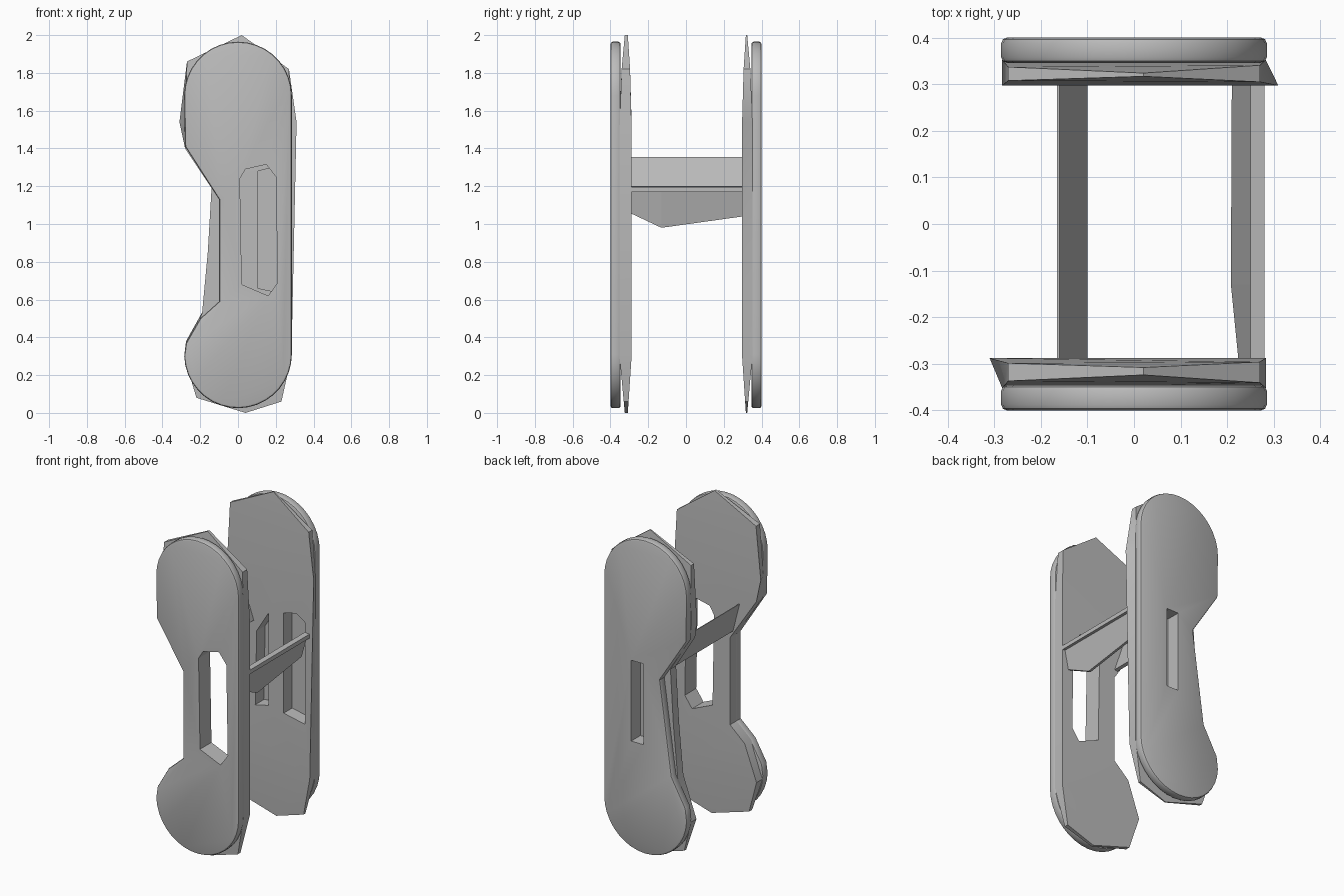
import bpy, bmesh, math

cube = bpy.data.objects.get("Cube")
if cube:
    bpy.data.objects.remove(cube, do_unlink=True)

grey = bpy.data.materials.new("plain grey")
grey.use_nodes = True
grey.diffuse_color = (0.5, 0.5, 0.5, 1)
grey.node_tree.nodes["Principled BSDF"].inputs["Base Color"].default_value = (0.5, 0.5, 0.5, 1)


def loft(name, ring_a, ring_b):
    """Closed solid between two matching rings of points."""
    bm = bmesh.new()
    a = [bm.verts.new(p) for p in ring_a]
    b = [bm.verts.new(p) for p in ring_b]
    n = len(a)
    for i in range(n):
        j = (i + 1) % n
        bm.faces.new((a[i], a[j], b[j], b[i]))
    bm.faces.new(a[::-1])
    bm.faces.new(b)
    bm.normal_update()
    bmesh.ops.recalc_face_normals(bm, faces=bm.faces)
    mesh = bpy.data.meshes.new(name)
    bm.to_mesh(mesh)
    bm.free()
    mesh.materials.append(grey)
    obj = bpy.data.objects.new(name, mesh)
    bpy.context.collection.objects.link(obj)
    return obj


def prism(name, outline, y0, y1):
    return loft(name, [(x, y0, z) for x, z in outline], [(x, y1, z) for x, z in outline])


def apply(obj, mod):
    bpy.ops.object.select_all(action='DESELECT')
    bpy.context.view_layer.objects.active = obj
    obj.select_set(True)
    bpy.ops.object.modifier_apply(modifier=mod.name)


def cut(obj, outline, y0, y1):
    cutter = prism("cutter", outline, y0, y1)
    cutter.hide_render = True
    mod = obj.modifiers.new("cut", 'BOOLEAN')
    mod.operation, mod.solver, mod.object = 'DIFFERENCE', 'EXACT', cutter
    apply(obj, mod)
    bpy.data.objects.remove(cutter, do_unlink=True)


def arc(cz, start, end, steps, r=0.285):
    angles = [math.radians(start + (end - start) * i / steps) for i in range(steps + 1)]
    return [(r * math.cos(t), cz + r * math.sin(t)) for t in angles]


def rounded_panel(name, neck, side):
    # Straight edge at +x, rounded ends, pinched neck at -x, rim eased all round
    outline = arc(1.68, 0, 180, 18) + [(-0.28, 1.41)] + neck + arc(0.31, 182, 360, 18)
    obj = prism(name, outline, side * 0.346, side * 0.4)
    mod = obj.modifiers.new("soft edge", 'BEVEL')
    mod.width, mod.segments, mod.limit_method = 0.012, 2, 'ANGLE'
    mod.angle_limit = math.radians(60)
    apply(obj, mod)
    return obj


def liner(name, outline, side, face):
    # Faceted inner plate whose ends thin out to a wedge
    def tip(z):
        return max(0, 0.3 - z, z - 1.7) / 0.3
    inner = [(x, side * (face + 0.02 * tip(z)), z) for x, z in outline]
    outer = [(max(-0.283, min(0.283, x)), side * (0.352 - 0.028 * tip(z)), z) for x, z in outline]
    obj = loft(name, inner, outer)
    mod = obj.modifiers.new("facets", 'TRIANGULATE')
    apply(obj, mod)
    return obj


def finish(obj):
    bpy.ops.object.select_all(action='DESELECT')
    bpy.context.view_layer.objects.active = obj
    obj.select_set(True)
    bpy.ops.object.shade_smooth_by_angle(angle=math.radians(30))


window = [(0.01, 1.24), (0.04, 1.29), (0.15, 1.315), (0.2, 1.25),
          (0.21, 0.69), (0.16, 0.62), (0.02, 0.68)]
front_neck = [(-0.1, 1.13), (-0.1, 0.59), (-0.2, 0.5), (-0.275, 0.37)]
back_neck = [(-0.1, 1.13), (-0.18, 0.55), (-0.275, 0.38)]
back_liner_neck = [(-0.14, 1.19), (-0.16, 0.85), (-0.19, 0.53)]
plate_top = [(0.283, 1.5), (0.27, 1.82), (0.02, 2.0), (-0.27, 1.86)]
plate_foot = [(-0.28, 0.28), (-0.22, 0.08), (0.04, 0), (0.23, 0.06), (0.283, 0.3)]

# Front panel with its open window
front_panel = rounded_panel("front_panel", front_neck, -1)
front_liner = liner("front_liner", plate_top + [(-0.31, 1.54), (-0.28, 1.4)]
                    + front_neck[:3] + plate_foot, -1, 0.288)
for part in (front_panel, front_liner):
    cut(part, window, -0.5, -0.2)

# Back panel: deep slot from the outside, hollows beside it on the inside
back_panel = rounded_panel("back_panel", back_neck, 1)
back_liner = liner("back_liner", [(0.31, 1.54)] + plate_top[1:] + [(-0.283, 1.5), (-0.27, 1.4)]
                   + back_liner_neck + plate_foot, 1, 0.297)
slot = [(0.012, 0.7), (0.012, 1.2), (0.095, 1.2), (0.095, 0.7)]
hollow = [(0.105, 0.66), (0.105, 1.28), (0.19, 1.3), (0.25, 1.26), (0.25, 0.63)]
side_hollow = [(-0.09, 0.66), (-0.08, 1.12), (0, 1.25), (0, 0.68)]
for part in (back_panel, back_liner):
    cut(part, slot, 0.31, 0.5)
    cut(part, hollow, 0.2, 0.38)
    cut(part, side_hollow, 0.2, 0.38)

# Tilted slat joining the necks
slat_section = [(-0.165, 1.355), (-0.16, 1.355), (-0.1, 1.18), (-0.12, 1.175)]
neck_slat = prism("neck_slat", slat_section, -0.3, 0.3)

# Rail joining the straight edges, with a ledge and a bent lower flap
rail_ledge = prism("rail_ledge", [(0.25, 1.2), (0.28, 1.195), (0.28, 1.17), (0.25, 1.17)], -0.3, 0.3)


def flap_ring(y, low, x):
    return [(0.25, y, 1.18), (0.265, y, 1.18), (x + 0.015, y, low), (x, y, low)]


sections = [(-0.3, 1.06, 0.225), (-0.13, 0.98, 0.208), (0.3, 1.04, 0.21)]
rail_flaps = [loft("rail_flap", flap_ring(*a), flap_ring(*b))
              for a, b in zip(sections, sections[1:])]

for part in [front_panel, front_liner, back_panel, back_liner, neck_slat, rail_ledge] + rail_flaps:
    finish(part)
